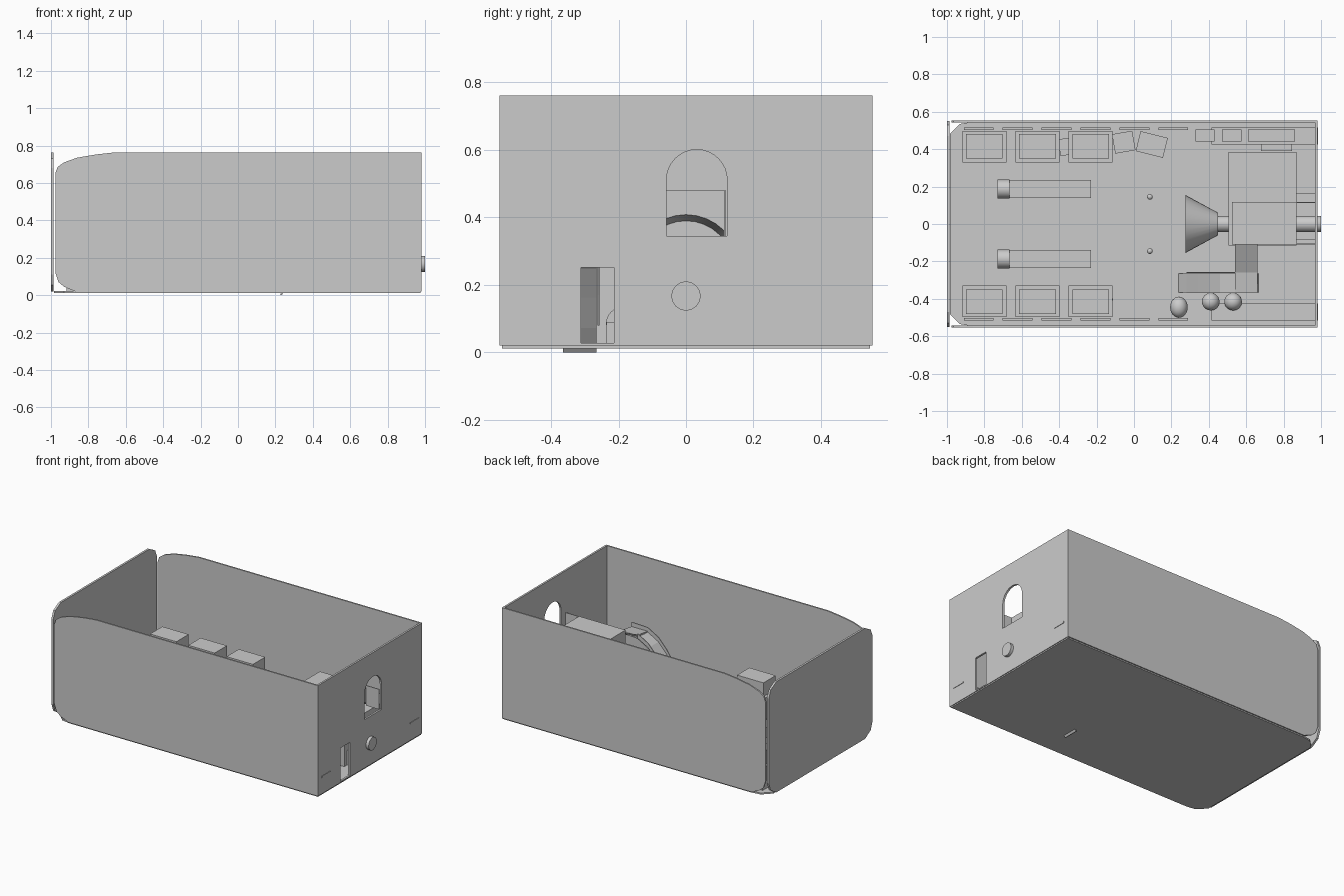
import bpy, bmesh
from math import pi, cos, sin, radians
from mathutils import Matrix, Vector

if "Cube" in bpy.data.objects:
    bpy.data.objects.remove(bpy.data.objects["Cube"])


def make(name, bm):
    bmesh.ops.recalc_face_normals(bm, faces=bm.faces)
    me = bpy.data.meshes.new(name)
    bm.to_mesh(me)
    bm.free()
    ob = bpy.data.objects.new(name, me)
    bpy.context.collection.objects.link(ob)
    return ob


def box(name, x, y, z, turn=0):
    bm = bmesh.new()
    bmesh.ops.create_cube(bm, size=1)
    size = Vector((x[1] - x[0], y[1] - y[0], z[1] - z[0]))
    mid = Vector((sum(x), sum(y), sum(z))) / 2
    bm.transform(Matrix.Translation(mid) @ Matrix.Rotation(radians(turn), 4, 'Z') @ Matrix.Diagonal(size).to_4x4())
    return make(name, bm)


def prism(name, pts, shift):
    """Extrude a closed outline of 3D points along shift."""
    bm = bmesh.new()
    face = bm.faces.new([bm.verts.new(p) for p in pts])
    ext = bmesh.ops.extrude_face_region(bm, geom=[face], use_keep_orig=True)
    bmesh.ops.translate(bm, vec=shift, verts=[v for v in ext['geom'] if isinstance(v, bmesh.types.BMVert)])
    return make(name, bm)


def smooth(ob):
    bpy.ops.object.select_all(action='DESELECT')
    bpy.context.view_layer.objects.active = ob
    ob.select_set(True)
    bpy.ops.object.shade_smooth_by_angle(angle=radians(40))


def rod(name, x0, x1, y, z, r0, r1, sides=32):
    """Cylinder or cone along x."""
    bm = bmesh.new()
    bmesh.ops.create_cone(bm, cap_ends=True, segments=sides, radius1=r0, radius2=r1, depth=x1 - x0)
    bm.transform(Matrix.Translation(((x0 + x1) / 2, y, z)) @ Matrix.Rotation(pi / 2, 4, 'Y'))
    ob = make(name, bm)
    smooth(ob)
    return ob


def ball(name, x, y, z, r, scale=(1, 1, 1)):
    bm = bmesh.new()
    bmesh.ops.create_uvsphere(bm, u_segments=24, v_segments=12, radius=r)
    bm.transform(Matrix.Translation((x, y, z)) @ Matrix.Diagonal(scale).to_4x4())
    smooth(make(name, bm))


def cut(ob, cutter):
    mod = ob.modifiers.new("cut", 'BOOLEAN')
    mod.operation, mod.object, mod.solver = 'DIFFERENCE', cutter, 'EXACT'
    cutter.hide_render = True
    cutter.hide_viewport = True


# Hull: floor, side walls with rounded noses, front plate
prism("floor", [(-.87, -.545, .012), (.975, -.545, .012), (.975, .545, .012), (-.87, .545, .012),
                (-.93, .535, .012), (-.985, .48, .012), (-.985, -.48, .012), (-.93, -.535, .012)], (0, 0, .01))
side = [(.98, .02), (.98, .762), (-.67, .762), (-.76, .752), (-.86, .735), (-.93, .71), (-.965, .685),
        (-.977, .65), (-.977, .12), (-.96, .07), (-.93, .045), (-.87, .02)]
for s in (-1, 1):
    prism("side_wall", [(x, s * .543, z) for x, z in side], (0, s * .01, 0))
plate = [(.47, .02), (.53, .055), (.55, .11), (.55, .68), (.53, .73), (.47, .762)]
prism("nose_plate", [(-1, y, z) for y, z in plate] + [(-1, -y, z) for y, z in reversed(plate)], (.014, 0, 0))

# Tail wall with arched window and doorway
tail = box("tail_wall", (.967, .98), (-.545, .545), (.02, .762))
arch = [(-.058, .345), (.122, .345)] + [(.032 + .09 * cos(a * pi / 16), .511 + .09 * sin(a * pi / 16)) for a in range(17)]
cut(tail, prism("arch_cutter", [(.9, y, z) for y, z in arch], (.2, 0, 0)))
cut(tail, box("door_cutter", (.9, 1.1), (-.312, -.213), (.028, .252)))

# Drive: cone and shaft through the tail
rod("drive_cone", .275, .45, 0, .17, .155, .06)
rod("drive_shaft", .44, 1, 0, .167, .043, .043)

# Raised cabin, its arched tail recess and rails, low housing
cabin = box("upper_cabin", (.525, .87), (-.11, .118), (.02, .48))
cut(cabin, rod("recess_cutter", .8, .9, 0, .25, .14, .166))
for y in (-.11, .113):
    box("cabin_rail", (.87, .968), (y, y + .005), (.345, .48))
box("low_housing", (.505, .87), (-.115, .385), (.02, .3))
box("tail_housing", (.87, .967), (-.085, .165), (.02, .12))

# Slide leaving the cabin, turning and dropping through the floor
prism("slide_landing", [(.54, -.11, .46), (.54, -.26, .385), (.54, -.365, .37),
                        (.54, -.365, .36), (.54, -.26, .375), (.54, -.11, .45)], (.12, 0, 0))
run = [(.66, .37), (.54, .365), (.46, .32), (.40, .255), (.34, .17), (.28, .08), (.225, .004)]
strip = run + [(x + .008, z - .008 if z > .01 else 0) for x, z in reversed(run)]
prism("slide_chute", [(x, -.365, z) for x, z in strip], (0, .1, 0))
for y, first in ((-.37, 0), (-.262, 1)):
    edge = run[first:-1]
    rim = edge + [(x, z + .03) for x, z in reversed(edge)]
    prism("slide_rim", [(x, y, z) for x, z in rim], (0, .005, 0))

# Mirrored furniture: seats, wall panels, beds, posts, shelves
for s in (-1, 1):
    def ys(a, b):
        return (min(s * a, s * b), max(s * a, s * b))
    for i in range(3):
        x = -.8 + i * .284
        box("seat_base", (x - .118, x + .118), ys(.33, .498), (.02, .17))
        box("seat_top", (x - .098, x + .098), ys(.35, .48), (.17, .262))
    for i in range(6):
        x = -.91 + i * .208
        box("wall_panel", (x, x + .16), ys(.502, .515), (.04, .15))
    box("bed", (-.73, -.23), ys(.14, .235), (.02, .09))
    rod("bed_pillow", -.73, -.665, s * .187, .085, .05, .05, 24)
    ball("post_knob", .085, s * .145, .1, .015)
    box("post", (.08, .09), ys(.14, .15), (.02, .1))
    box("shelf", (.415, .983), ys(.425, .515), (.13, .14))

# Shelf equipment, loose crates and balls
for x0, x1 in ((.33, .43), (.47, .575), (.61, .86)):
    box("console", (x0, x1), (.44, .505), (.14 if x0 > .4 else .02, .2))
box("console_seat", (.68, .845), (.39, .505), (.02, .12))
box("loose_crate", (-.11, .0), (.385, .49), (.02, .12), 10)
box("loose_crate", (.02, .17), (.37, .48), (.02, .12), -14)
box("loose_crate", (-.4, -.3), (.37, .46), (.02, .12), 8)
box("loose_crate", (-.34, -.12), (-.47, -.37), (.02, .12), -14)
ball("floor_ball", .24, -.445, .068, .047, (1, 1.2, 1))
for x in (.41, .53):
    ball("floor_ball", x, -.415, .15, .047)
